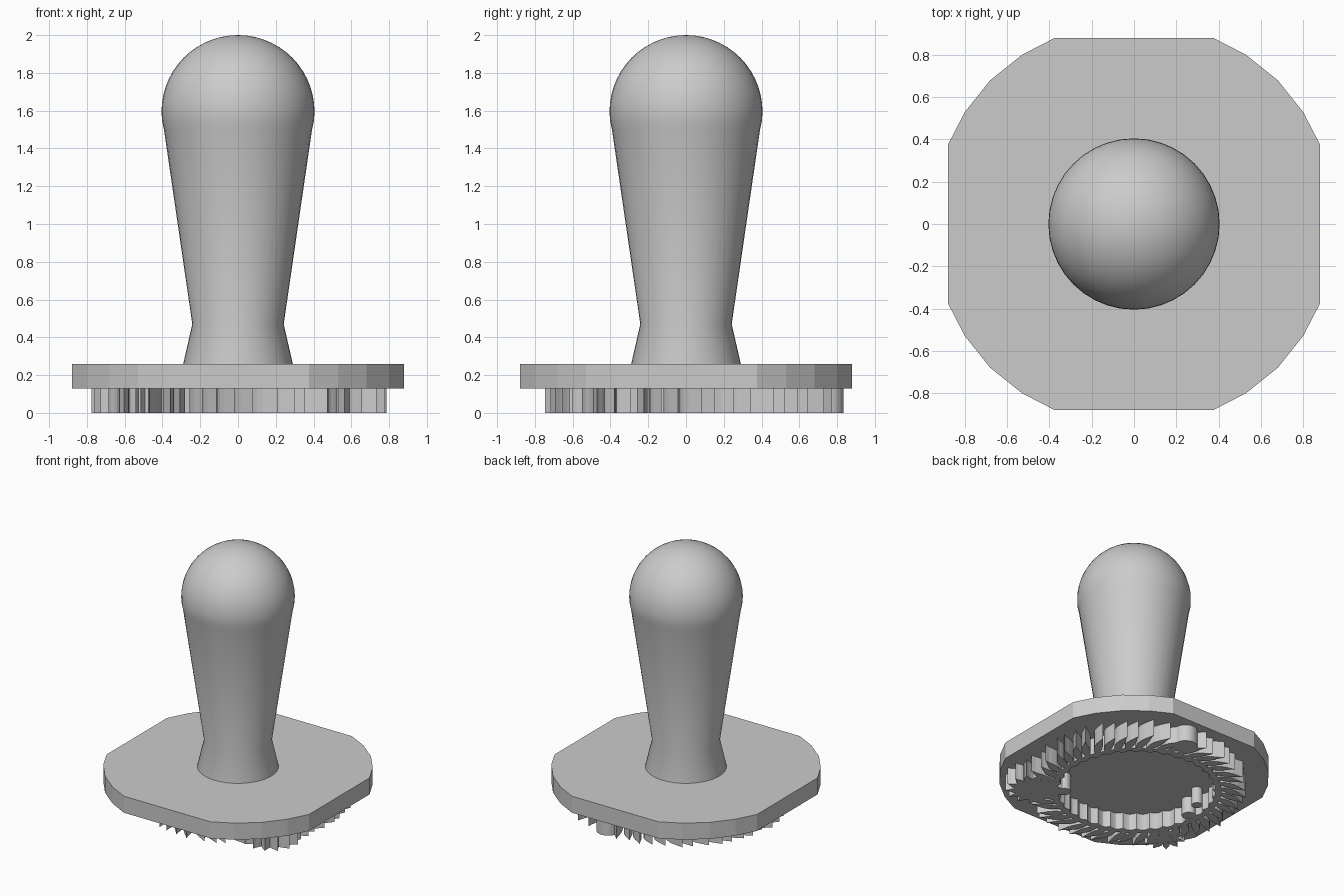
import bpy, bmesh, math, random
from mathutils import Vector

random.seed(4)
cube = bpy.data.objects.get("Cube")
if cube:
    bpy.data.objects.remove(cube, do_unlink=True)

grey = bpy.data.materials.new("plain_grey")
grey.use_nodes = True
grey.diffuse_color = (0.6, 0.6, 0.6, 1)
grey.node_tree.nodes["Principled BSDF"].inputs["Base Color"].default_value = (0.6, 0.6, 0.6, 1)


def finish(name, bm, angle=None):
    bmesh.ops.recalc_face_normals(bm, faces=bm.faces)
    mesh = bpy.data.meshes.new(name)
    bm.to_mesh(mesh)
    bm.free()
    mesh.materials.append(grey)
    obj = bpy.data.objects.new(name, mesh)
    bpy.context.collection.objects.link(obj)
    if angle:
        bpy.ops.object.select_all(action='DESELECT')
        obj.select_set(True)
        bpy.context.view_layer.objects.active = obj
        bpy.ops.object.shade_smooth_by_angle(angle=math.radians(angle))
    return obj


def prism(bm, outline, low, high):
    bottom = [bm.verts.new((x, y, low)) for x, y in outline]
    top = [bm.verts.new((x, y, high)) for x, y in outline]
    bm.faces.new(bottom)
    bm.faces.new(top)
    for i in range(len(outline)):
        j = (i + 1) % len(outline)
        bm.faces.new((bottom[i], bottom[j], top[j], top[i]))


def polar(centre, radius, angle):
    return (centre[0] + radius * math.cos(angle), centre[1] + radius * math.sin(angle))


# Mounting plate: square with wide faceted corners
quarter = [(0.88, 0.375), (0.80, 0.53), (0.68, 0.68), (0.53, 0.80), (0.375, 0.88)]
outline = []
for turn in range(4):
    for x, y in quarter:
        for _ in range(turn):
            x, y = -y, x
        outline.append((x, y))
bm = bmesh.new()
prism(bm, outline, 0.13, 0.26)
finish("plate", bm)

# Handle: flared foot, widening grip and round knob
profile = [(0.0, 0.25), (0.29, 0.25), (0.29, 0.26), (0.242, 0.47), (0.392, 1.5)]
knob = 0.405
start = -0.23
for i in range(1, 17):
    a = start + (math.pi / 2 - start) * i / 16
    profile.append((knob * math.cos(a), 2 - knob + knob * math.sin(a)))
profile[-1] = (0.0, 2.0)
bm = bmesh.new()
verts = [bm.verts.new((r, 0, z)) for r, z in profile]
edges = [bm.edges.new(pair) for pair in zip(verts, verts[1:])]
bmesh.ops.spin(bm, geom=verts + edges, cent=(0, 0, 0), axis=(0, 0, 1),
               angle=2 * math.pi, steps=40, use_merge=True)
bmesh.ops.remove_doubles(bm, verts=bm.verts, dist=0.0005)
finish("handle", bm, 30)

# Stamp relief: raised wreath under the plate
RELIEF = 0.13
centre = (0.015, 0.045)


def leaf(bm, root, direction, length, width, bend):
    """Pointed leaf that curves to one side."""
    along = Vector((math.cos(direction), math.sin(direction)))
    across = Vector((-along.y, along.x))
    right, left = [], []
    for i in range(6):
        t = i / 6
        mid = Vector(root) + along * length * t + across * bend * t * t
        half = width * (0.35 + 0.65 * math.sin(math.pi * t)) * (1 - t ** 3) / 2
        right.append(mid - across * half)
        left.append(mid + across * half)
    tip = Vector(root) + along * length + across * bend
    prism(bm, [tuple(p) for p in right + [tip] + left[::-1]], 0, RELIEF)


# Scalloped band around the clear middle
bm = bmesh.new()
steps = 144
rings = []
for z in (0, RELIEF):
    inner, outer = [], []
    for i in range(steps):
        a = 2 * math.pi * i / steps
        wave = 0.022 * abs(math.sin(18 * a))
        inner.append(bm.verts.new((*polar(centre, 0.545 + wave, a), z)))
        outer.append(bm.verts.new((*polar(centre, 0.605, a), z)))
    rings.append((inner, outer))
(low_in, low_out), (top_in, top_out) = rings
for a, b in ((low_in, low_out), (low_out, top_out), (top_out, top_in), (top_in, low_in)):
    for i in range(steps):
        j = (i + 1) % steps
        bm.faces.new((a[i], a[j], b[j], b[i]))
finish("wreath_band", bm, 30)

# Overlapping leaves swept around the band
bm = bmesh.new()
count = 50
for i in range(count):
    a = 2 * math.pi * i / count
    lean = 0.45 + random.uniform(-0.1, 0.1)
    leaf(bm, polar(centre, 0.59, a), a + lean, 0.215 + random.uniform(-0.02, 0.02), 0.068, 0.035)
finish("wreath_leaves", bm)

# Rosettes with petals and a round heart
bm = bmesh.new()
for spot, size, petals in (((0.58, -0.41), 0.21, 14), ((-0.58, -0.36), 0.15, 10)):
    for i in range(petals):
        a = 2 * math.pi * i / petals
        leaf(bm, polar(spot, size * 0.3, a), a, size * 0.68, size * 0.36, size * 0.15)
    prism(bm, [polar(spot, size * 0.36, 2 * math.pi * i / 16) for i in range(16)], 0, RELIEF)
finish("rosettes", bm)

# Berries on the edges of the wreath
bm = bmesh.new()
for spot, size in (((0.15, 0.75), 0.085), ((-0.50, 0.01), 0.05), ((-0.45, 0.16), 0.04),
                   ((0.40, -0.30), 0.05)):
    prism(bm, [polar(spot, size, 2 * math.pi * i / 20) for i in range(20)], 0, RELIEF)
finish("berries", bm, 30)
